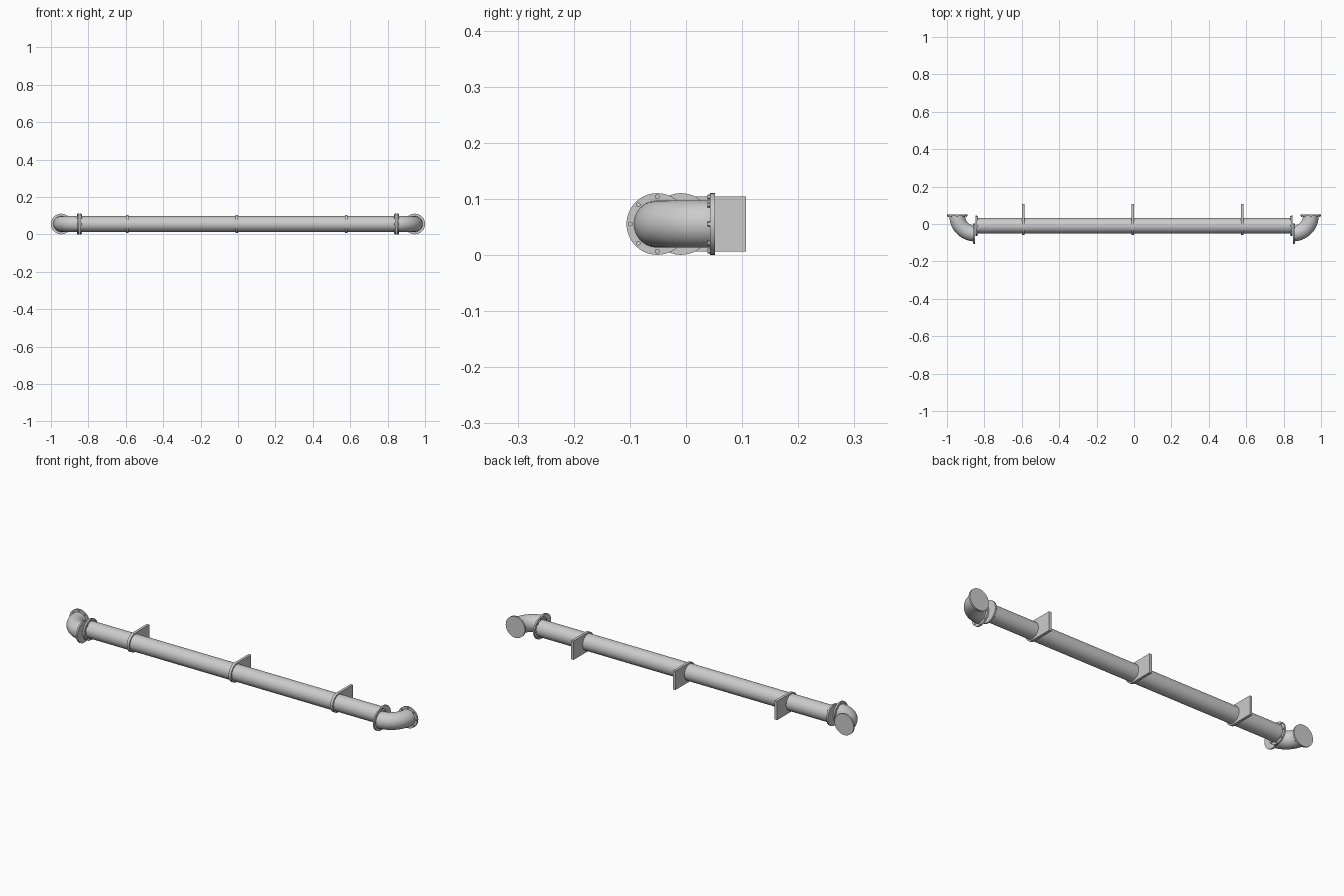
import bpy, bmesh
from math import pi, cos, sin
from mathutils import Vector, Matrix

if "Cube" in bpy.data.objects:
    bpy.data.objects.remove(bpy.data.objects["Cube"])

ZC = 0.0555      # height of the pipe axis
R = 0.042        # pipe radius
RF = 0.055       # flange radius
BEND = 0.095     # elbow bend radius


def finish(name, bm):
    bmesh.ops.recalc_face_normals(bm, faces=bm.faces)
    me = bpy.data.meshes.new(name)
    bm.to_mesh(me)
    bm.free()
    ob = bpy.data.objects.new(name, me)
    bpy.context.collection.objects.link(ob)
    bpy.ops.object.select_all(action='DESELECT')
    ob.select_set(True)
    bpy.context.view_layer.objects.active = ob
    bpy.ops.object.shade_smooth_by_angle(angle=0.6)
    return ob


def cyl(bm, a, b, r, seg=48):
    a, b = Vector(a), Vector(b)
    d = b - a
    rot = d.to_track_quat('Z', 'Y').to_matrix().to_4x4()
    bmesh.ops.create_cone(bm, cap_ends=True, segments=seg, radius1=r, radius2=r,
                          depth=d.length, matrix=Matrix.Translation((a + b) / 2) @ rot)


def flange(name, c, axis, thick, bolt_len, n=8):
    """Disc from c along axis, with bolt heads standing on its far face."""
    bm = bmesh.new()
    c, axis = Vector(c), Vector(axis)
    cyl(bm, c, c + axis * thick, RF)
    side = Vector((0, 0, 1)).cross(axis)
    for i in range(n):
        t = 2 * pi * i / n
        p = c + axis * thick + (side * cos(t) + Vector((0, 0, 1)) * sin(t)) * 0.0485
        cyl(bm, p - axis * 0.001, p + axis * bolt_len, 0.0045, 6)
    return finish(name, bm)


# main straight pipe
PY = -0.009
bm = bmesh.new()
cyl(bm, (-0.846, PY, ZC), (0.846, PY, ZC), R, 64)
finish("main_pipe", bm)

# both ends: pipe flange, elbow and elbow flanges
for s, side in ((-1, "left"), (1, "right")):
    flange(f"pipe_flange_{side}", (s * 0.847, PY, ZC), (-s, 0, 0), 0.008, 0.005)

    bm = bmesh.new()
    ring = bmesh.ops.create_circle(
        bm, segments=48, radius=R,
        matrix=Matrix.Translation((s * (0.85 + BEND), 0.044, ZC)) @ Matrix.Rotation(pi / 2, 4, 'X'))
    bmesh.ops.spin(bm, geom=ring["verts"] + bm.edges[:], cent=(s * 0.85, 0.044, ZC),
                   axis=(0, 0, 1), angle=-s * pi / 2, steps=20)
    finish(f"elbow_{side}", bm)

    flange(f"elbow_inner_flange_{side}", (s * 0.849, 0.044 - BEND, ZC), (s, 0, 0), 0.008, 0.003)
    flange(f"elbow_wall_flange_{side}", (s * (0.85 + BEND), 0.052, ZC), (0, -1, 0), 0.009, 0.005)

# wall brackets: square plate with a rounded front wrapping the pipe
H = 0.049
for x, label in ((-0.592, "left"), (-0.007, "middle"), (0.578, "right")):
    bm = bmesh.new()
    pts = [(0.107, ZC - H), (0.107, ZC + H)]
    pts += [(PY - H * sin(pi * i / 32), ZC + H * cos(pi * i / 32)) for i in range(33)]
    f = bm.faces.new([bm.verts.new((x - 0.007, y, z)) for y, z in pts])
    ext = bmesh.ops.extrude_face_region(bm, geom=[f], use_keep_orig=True)
    bmesh.ops.translate(bm, vec=(0.014, 0, 0),
                        verts=[v for v in ext["geom"] if isinstance(v, bmesh.types.BMVert)])
    finish(f"wall_bracket_{label}", bm)
